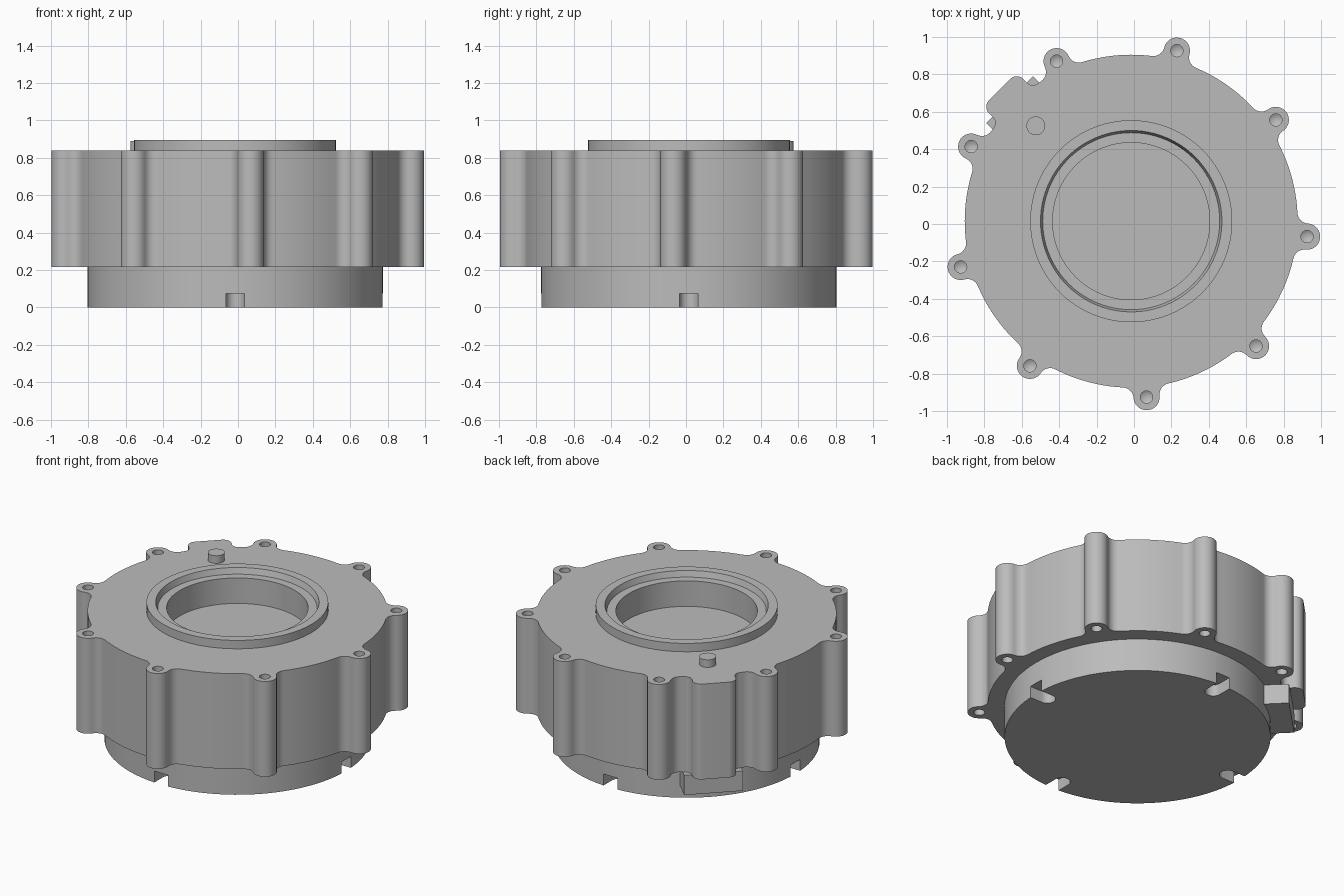
import bpy
import bmesh
from math import acos, atan2, cos, sin, sqrt, pi, radians

cube = bpy.data.objects.get("Cube")
if cube:
    bpy.data.objects.remove(cube)

AXIS = (-0.015, 0.015, 0)      # centre line of the turned parts
BODY_R, BOSS_R, BOSS_AT = 0.89, 0.07, 0.944
FLOOR, TOP = 0.215, 0.84       # housing bottom and top

grey = bpy.data.materials.new("cast grey")
grey.use_nodes = True
grey.diffuse_color = (0.5, 0.5, 0.5, 1)
grey.node_tree.nodes["Principled BSDF"].inputs["Base Color"].default_value = (0.5, 0.5, 0.5, 1)


def make(name, bm):
    bmesh.ops.remove_doubles(bm, verts=bm.verts, dist=1e-5)
    bmesh.ops.recalc_face_normals(bm, faces=bm.faces)
    mesh = bpy.data.meshes.new(name)
    bm.to_mesh(mesh)
    bm.free()
    mesh.materials.append(grey)
    obj = bpy.data.objects.new(name, mesh)
    obj.location = AXIS
    bpy.context.collection.objects.link(obj)
    return obj


def add_prism(bm, outline, z0, z1):
    low = [bm.verts.new((x, y, z0)) for x, y in outline]
    high = [bm.verts.new((x, y, z1)) for x, y in outline]
    bm.faces.new(low[::-1])
    bm.faces.new(high)
    for i in range(len(low)):
        j = (i + 1) % len(low)
        bm.faces.new((low[i], low[j], high[j], high[i]))


def add_lathe(bm, profile, x=0, y=0, steps=96):
    # closed solid turned from a profile that starts and ends on its axis
    rings = []
    for r, z in profile:
        count = steps if r else 1
        rings.append([bm.verts.new((x + r * cos(2 * pi * k / steps),
                                    y + r * sin(2 * pi * k / steps), z)) for k in range(count)])
    for a, b in zip(rings, rings[1:]):
        for k in range(steps):
            n = (k + 1) % steps
            quad = [a[k % len(a)], a[n % len(a)], b[n % len(b)], b[k % len(b)]]
            bm.faces.new(list(dict.fromkeys(quad)))


def arc(cx, cy, r, a0, a1, n=8):
    return [(cx + r * cos(a0 + (a1 - a0) * k / n),
             cy + r * sin(a0 + (a1 - a0) * k / n)) for k in range(n + 1)]


def turn(points, a):
    return [(x * cos(a) - y * sin(a), x * sin(a) + y * cos(a)) for x, y in points]


def mirrored(half):
    # mirror across the local radial line, dropping a shared middle point
    other = [(x, -y) for x, y in reversed(half)]
    return half + (other[1:] if abs(half[-1][1]) < 1e-6 else other)


def boss_outline(f=0.06):
    d, e = BODY_R + f, BOSS_R + f
    phi = acos((BOSS_AT ** 2 + d ** 2 - e ** 2) / (2 * BOSS_AT * d))
    fx, fy = d * cos(phi), -d * sin(phi)
    to_boss = atan2(-fy, BOSS_AT - fx)
    half = arc(fx, fy, f, pi - phi, to_boss)
    half += arc(BOSS_AT, 0, BOSS_R, to_boss - pi, 0)[1:]
    return mirrored(half), phi


def bump_outline(w=0.13, out=0.995, r=0.05, f=0.04):
    fy = -w - f
    fx = sqrt((BODY_R + f) ** 2 - fy ** 2)
    phi = atan2(-fy, fx)
    half = arc(fx, fy, f, pi - phi, pi / 2)
    half += arc(out - r, r - w, r, -pi / 2, 0)
    return mirrored(half), phi


def cut(obj, cutter):
    mod = obj.modifiers.new("cut", "BOOLEAN")
    mod.operation = "DIFFERENCE"
    mod.solver = "EXACT"
    mod.object = cutter
    cutter.hide_render = True
    bpy.context.view_layer.update()
    bpy.context.view_layer.objects.active = obj
    bpy.ops.object.modifier_apply(modifier=mod.name)
    bpy.data.objects.remove(cutter)


# Housing with nine screw bosses and a connector bump
boss_angles = [radians(35 + 40 * k) for k in range(9)]
boss, bump = boss_outline(), bump_outline()
features = sorted([(a, boss) for a in boss_angles] + [(radians(135), bump)], key=lambda p: p[0])
outline = []
for i, (a, (points, phi)) in enumerate(features):
    outline += turn(points, a)
    b, (_, next_phi) = features[(i + 1) % len(features)]
    if b < a:
        b += 2 * pi
    outline += arc(0, 0, BODY_R, a + phi, b - next_phi, 10)[1:-1]
bm = bmesh.new()
add_prism(bm, outline, FLOOR, TOP)
housing = make("housing", bm)

# Blind screw holes from both ends and the central pocket
bm = bmesh.new()
for a in boss_angles:
    x, y = BOSS_AT * cos(a), BOSS_AT * sin(a)
    for z, s in ((TOP, 1), (FLOOR, -1)):
        add_lathe(bm, [(0, z - s * 0.17), (0.033, z - s * 0.15),
                       (0.033, z + s * 0.05), (0, z + s * 0.05)], x, y, 24)
add_lathe(bm, [(0, 0.6), (0.45, 0.6), (0.45, 0.95), (0, 0.95)])
cut(housing, make("hole_cutter", bm))

# Collar and bore lining in one turned piece
bm = bmesh.new()
add_lathe(bm, [(0, 0.65), (0.44, 0.65), (0.44, TOP), (0.54, TOP), (0.54, 0.895),
               (0.485, 0.895), (0.473, 0.857), (0.42, 0.857), (0.42, 0.69), (0, 0.69)])
collar = make("collar_and_bore", bm)

# Locating pin
bm = bmesh.new()
add_lathe(bm, [(0, 0.8), (0.05, 0.8), (0.05, 0.89), (0, 0.89)], -0.51, 0.51, 32)
pin = make("locating_pin", bm)

# Base disc with four round-ended slots
bm = bmesh.new()
add_lathe(bm, [(0, 0), (0.79, 0), (0.79, 0.25), (0, 0.25)])
base = make("base_disc", bm)
bm = bmesh.new()
slot = arc(0.7, 0, 0.05, pi / 2, 3 * pi / 2, 12) + [(0.9, -0.05), (0.9, 0.05)]
for k in range(4):
    add_prism(bm, turn(slot, k * pi / 2), -0.1, 0.075)
cut(base, make("slot_cutter", bm))

# Connector block under the bump
bm = bmesh.new()
block = [(0.7, -0.177), (0.919, -0.177), (0.919, 0.177), (0.7, 0.177)]
add_prism(bm, turn(block, radians(135)), 0.085, FLOOR)
connector = make("connector_block", bm)

# Smooth curved walls, keep machined edges sharp
for obj in (housing, collar, pin, base):
    bpy.ops.object.select_all(action="DESELECT")
    obj.select_set(True)
    bpy.context.view_layer.objects.active = obj
    bpy.ops.object.shade_smooth_by_angle(angle=radians(30))
